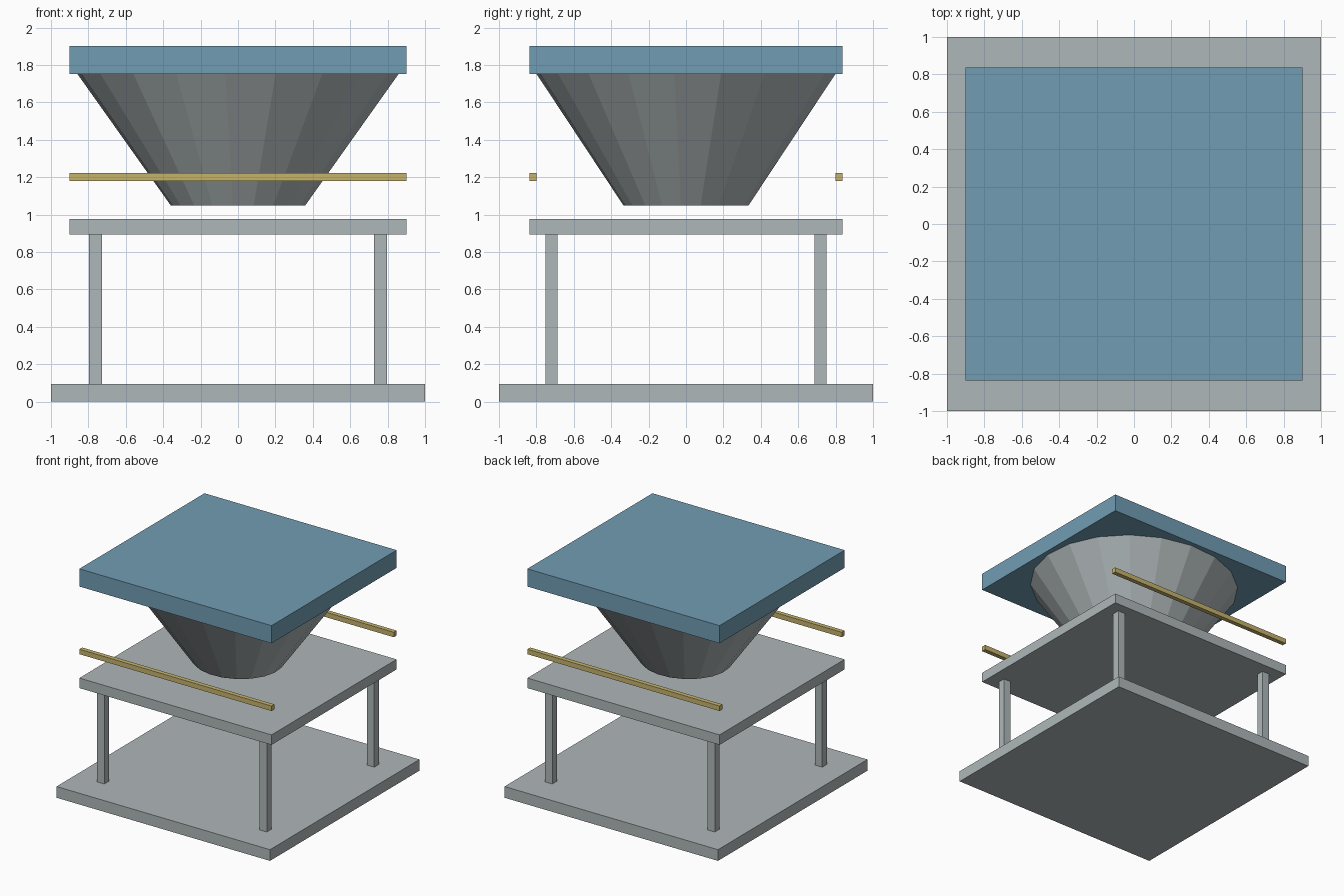
import bpy, bmesh, math

if "Cube" in bpy.data.objects:
    bpy.data.objects.remove(bpy.data.objects["Cube"])


def material(name, rgb):
    m = bpy.data.materials.new(name)
    m.diffuse_color = (*rgb, 1)
    m.use_nodes = True
    m.node_tree.nodes["Principled BSDF"].inputs["Base Color"].default_value = m.diffuse_color
    return m


GREY = material("light_grey", (0.43, 0.475, 0.485))
BLUE = material("steel_blue", (0.165, 0.335, 0.45))
GOLD = material("dull_gold", (0.56, 0.45, 0.155))


def finish(name, bm, mat):
    bmesh.ops.recalc_face_normals(bm, faces=bm.faces)
    me = bpy.data.meshes.new(name)
    bm.to_mesh(me)
    bm.free()
    me.materials.append(mat)
    ob = bpy.data.objects.new(name, me)
    bpy.context.collection.objects.link(ob)


def box(name, center, size, mat):
    bm = bmesh.new()
    bmesh.ops.create_cube(bm, size=1)
    for v in bm.verts:
        v.co = [c + s * k for c, s, k in zip(center, size, v.co)]
    finish(name, bm, mat)


def slab(name, hx, hy, z0, z1, mat):
    box(name, (0, 0, (z0 + z1) / 2), (2 * hx, 2 * hy, z1 - z0), mat)


# Horizontal plates
slab("base", 1.0, 1.0, 0, 0.095, GREY)
slab("shelf", 0.9, 0.837, 0.893, 0.978, GREY)
slab("top_slab", 0.9, 0.837, 1.753, 1.903, BLUE)

# Four legs and two side rails
for sy, side in ((-1, "front"), (1, "back")):
    for sx, hand in ((-1, "left"), (1, "right")):
        box(f"{side}_{hand}_leg", (sx * 0.761, sy * 0.719, 0.494),
            (0.07, 0.066, 0.798), GREY)
    box(f"{side}_rail", (0, sy * 0.818, 1.201), (1.8, 0.038, 0.042), GOLD)

# Tapered faceted hopper, slightly oval
SIDES = 20
bm = bmesh.new()
rings = []
for rx, ry, z in ((0.361, 0.336, 1.05), (0.862, 0.802, 1.753)):
    ring = []
    for i in range(SIDES):
        a = math.radians(13.5) + math.tau * i / SIDES
        ring.append(bm.verts.new((rx * math.cos(a), ry * math.sin(a), z)))
    bm.faces.new(ring)
    rings.append(ring)
for i in range(SIDES):
    j = (i + 1) % SIDES
    bm.faces.new((rings[0][i], rings[0][j], rings[1][j], rings[1][i]))
finish("hopper", bm, GREY)
